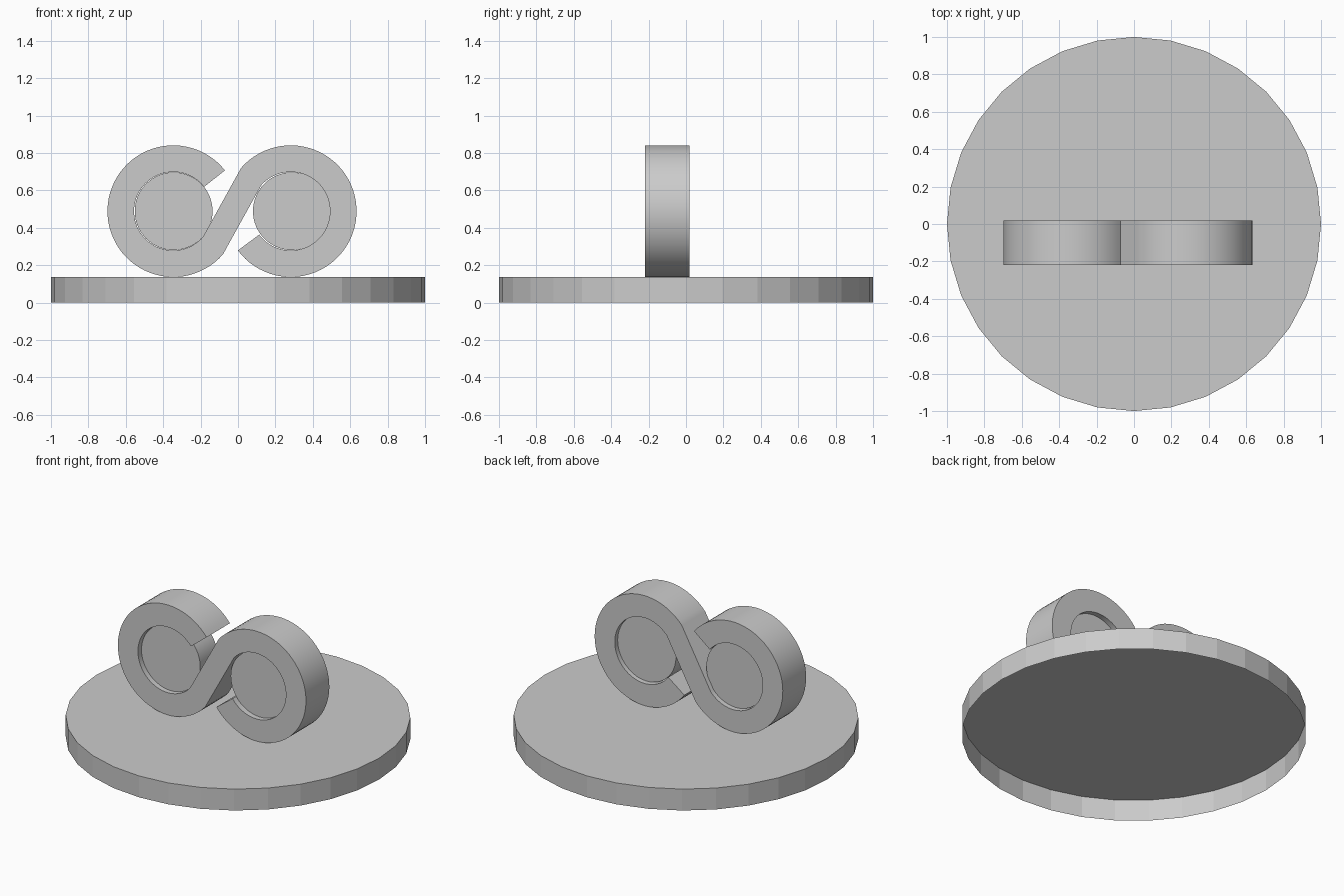
import bpy, bmesh
from math import sin, cos, radians, pi
from mathutils import Vector

cube = bpy.data.objects.get("Cube")
if cube:
    bpy.data.objects.remove(cube, do_unlink=True)

grey = bpy.data.materials.new("plain grey")
grey.use_nodes = True
colour = (0.6, 0.6, 0.6, 1)
grey.diffuse_color = colour
grey.node_tree.nodes["Principled BSDF"].inputs["Base Color"].default_value = colour

LEFT, RIGHT = Vector((-0.346, 0.489)), Vector((0.282, 0.489))   # loop centres (x, z)
RADIUS, HALF = 0.281, 0.071                                     # band centreline and half width
FRONT, BACK = -0.218, 0.018
STEPS = 56


def smooth(obj):
    bpy.ops.object.select_all(action='DESELECT')
    obj.select_set(True)
    bpy.context.view_layer.objects.active = obj
    bpy.ops.object.shade_smooth_by_angle(angle=radians(30))


def cylinder(name, radius, depth, location, sides, rotation=(0, 0, 0)):
    bpy.ops.mesh.primitive_cylinder_add(vertices=sides, radius=radius, depth=depth,
                                        location=location, rotation=rotation)
    obj = bpy.context.object
    obj.name = name
    obj.data.materials.append(grey)
    return obj


def arc(centre, start, end):
    """Centreline points paired with their outward normals."""
    result = []
    for i in range(STEPS + 1):
        a = radians(start + (end - start) * i / STEPS)
        n = Vector((cos(a), sin(a)))
        result.append((centre + n * RADIUS, n))
    return result


# Round base with flat facets, open underneath
base = cylinder("base", 1, 0.137, (0, 0, 0.0685), 32)
bm = bmesh.new()
bm.from_mesh(base.data)
bmesh.ops.delete(bm, geom=[f for f in bm.faces if f.normal.z < -0.5], context='FACES_ONLY')
bm.to_mesh(base.data)
bm.free()

# S-shaped band: two open loops joined by a straight slanting arm
path = arc(LEFT, 38.3, 319)
path += [(p, -n) for p, n in arc(RIGHT, 139, -143.4)]

bm = bmesh.new()
rows = []
for p, n in path:
    a, b = p + n * HALF, p - n * HALF
    rows.append([bm.verts.new((q.x, y, q.y))
                 for q, y in ((a, FRONT), (b, FRONT), (b, BACK), (a, BACK))])
for r, s in zip(rows, rows[1:]):
    for i in range(4):
        j = (i + 1) % 4
        bm.faces.new((r[i], r[j], s[j], s[i]))
bm.faces.new(rows[0])
bm.faces.new(rows[-1])
bmesh.ops.recalc_face_normals(bm, faces=bm.faces)
mesh = bpy.data.meshes.new("scroll_band")
bm.to_mesh(mesh)
bm.free()
band = bpy.data.objects.new("scroll_band", mesh)
bpy.context.collection.objects.link(band)
mesh.materials.append(grey)
smooth(band)

# Discs set slightly back inside each loop
for name, x in (("right_disc", LEFT.x + 0.002), ("left_disc", RIGHT.x + 0.006)):
    disc = cylinder(name, 0.208, BACK - FRONT - 0.06,
                    (x, (FRONT + BACK) / 2, LEFT.y), 64, (pi / 2, 0, 0))
    smooth(disc)
